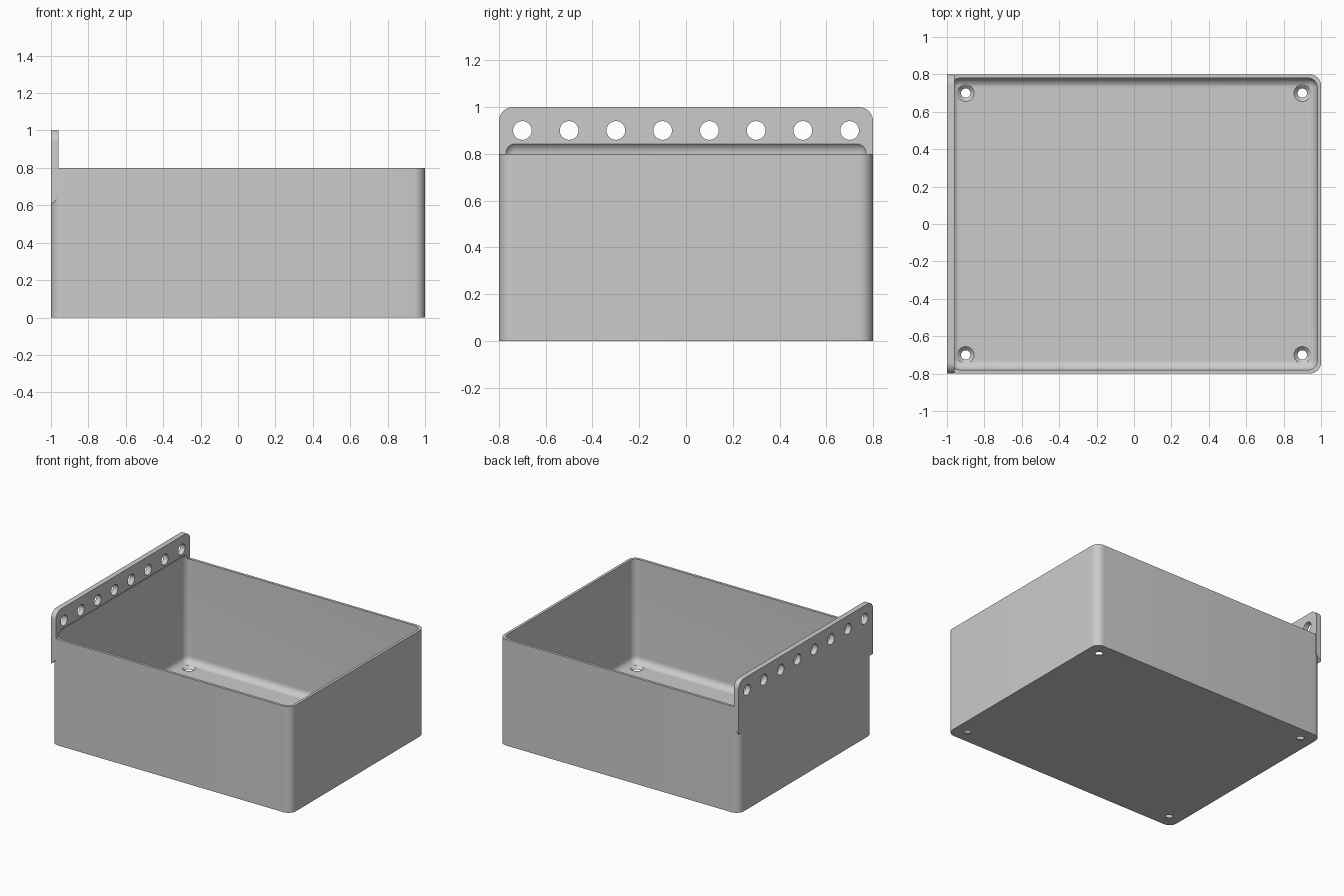
import bpy, bmesh
from math import cos, sin, pi, radians
from mathutils import Matrix, Vector

if "Cube" in bpy.data.objects:
    bpy.data.objects.remove(bpy.data.objects["Cube"])

LENGTH, WIDTH, HEIGHT = 2.0, 1.6, 0.8
WALL, CORNER, INNER = 0.02, 0.06, 0.05
PLATE = 0.04

grey = bpy.data.materials.new("light_grey_plastic")
grey.use_nodes = True
colour = (0.6, 0.6, 0.6, 1)
grey.diffuse_color = colour
grey.node_tree.nodes["Principled BSDF"].inputs["Base Color"].default_value = colour


def make_object(name, bm):
    bmesh.ops.recalc_face_normals(bm, faces=bm.faces)
    mesh = bpy.data.meshes.new(name)
    bm.to_mesh(mesh)
    bm.free()
    mesh.materials.append(grey)
    obj = bpy.data.objects.new(name, mesh)
    bpy.context.collection.objects.link(obj)
    return obj


def rounded_box(name, low, high, radius, pick_edge, segments=10):
    """Box between two corners with the chosen edges rounded."""
    low, high = Vector(low), Vector(high)
    bm = bmesh.new()
    bmesh.ops.create_cube(bm, size=1)
    for v in bm.verts:
        v.co = [low[i] if v.co[i] < 0 else high[i] for i in range(3)]
    edges = [e for e in bm.edges if pick_edge(e)]
    bmesh.ops.bevel(bm, geom=edges, offset=radius, segments=segments,
                    profile=0.5, affect='EDGES', clamp_overlap=True)
    return make_object(name, bm)


def is_vertical(edge):
    a, b = edge.verts
    return abs(a.co.z - b.co.z) > 0.1


def is_plate_top_corner(edge):
    a, b = edge.verts
    return abs(a.co.x - b.co.x) > 0.01 and a.co.z > HEIGHT


def add_cone(bm, centre, bottom, top, depth, turn=Matrix()):
    bmesh.ops.create_cone(bm, cap_ends=True, segments=40, radius1=bottom, radius2=top,
                          depth=depth, matrix=Matrix.Translation(centre) @ turn)


def combine(target, other, operation):
    mod = target.modifiers.new(operation, 'BOOLEAN')
    mod.operation, mod.solver, mod.object = operation, 'EXACT', other
    bpy.context.view_layer.objects.active = target
    bpy.ops.object.modifier_apply(modifier=mod.name)
    bpy.data.objects.remove(other)


# Outer shell with rounded vertical corners
x, y = LENGTH / 2, WIDTH / 2
tray = rounded_box("open_tray", (-x, -y, 0), (x, y, HEIGHT), CORNER, is_vertical)

# Hanging plate along the side, with a sloped lower edge
plate = rounded_box("hanging_plate", (-x, -y, 0.6), (-x + PLATE, y, 1.0),
                    CORNER, is_plate_top_corner)
for v in plate.data.vertices:
    if v.co.z < 0.61 and v.co.x > -x + PLATE / 2:
        v.co.z += PLATE
combine(tray, plate, 'UNION')

# Filleted cavity, which also scoops the foot of the plate
cavity = rounded_box("cavity_cutter", (-x + WALL, -y + WALL, WALL),
                     (x - WALL, y - WALL, HEIGHT + 0.053), INNER, lambda e: True)
combine(tray, cavity, 'DIFFERENCE')

# Row of hanging holes in the plate
bm = bmesh.new()
sideways = Matrix.Rotation(pi / 2, 4, 'Y')
for i in range(8):
    add_cone(bm, (-x + PLATE / 2, -0.7 + 0.2 * i, 0.9), 0.04, 0.04, 0.2, sideways)
combine(tray, make_object("plate_hole_cutter", bm), 'DIFFERENCE')

# Countersunk screw holes in the floor
drill, sink = bmesh.new(), bmesh.new()
for sx in (-0.9, 0.9):
    for sy in (-0.7, 0.7):
        add_cone(drill, (sx, sy, 0), 0.025, 0.025, 0.2)
        add_cone(sink, (sx, sy, 0.015), 0.025, 0.055, 0.03)
combine(tray, make_object("screw_hole_cutter", drill), 'DIFFERENCE')
combine(tray, make_object("countersink_cutter", sink), 'DIFFERENCE')

# Smooth fillets, keep sharp edges
bpy.ops.object.select_all(action='DESELECT')
tray.select_set(True)
bpy.context.view_layer.objects.active = tray
bpy.ops.object.shade_smooth_by_angle(angle=radians(30))
